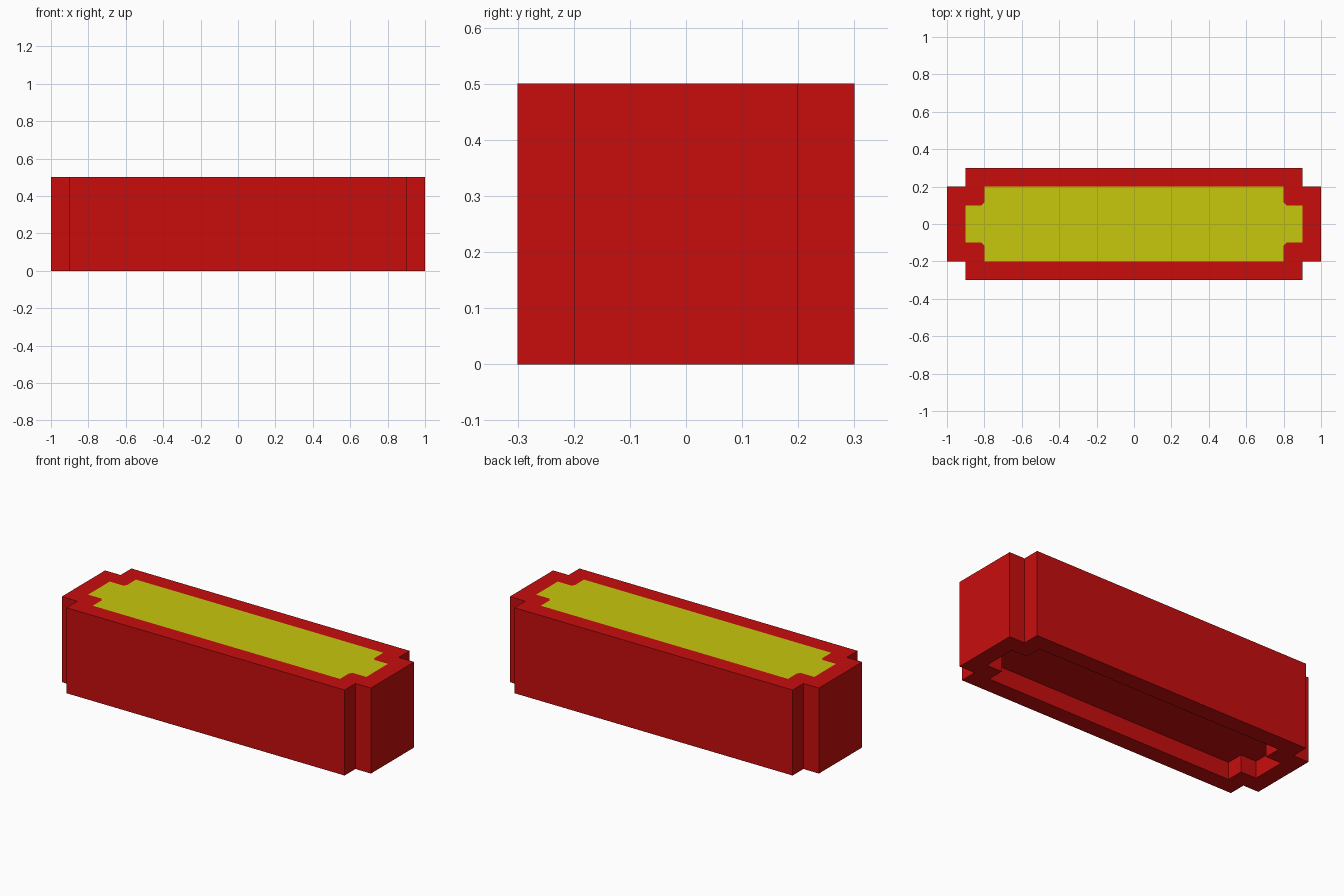
import bpy
import bmesh

cube = bpy.data.objects.get("Cube")
if cube:
    bpy.data.objects.remove(cube, do_unlink=True)

HEIGHT = 0.5
RECESS = 0.1   # depth of the hollow underneath
STEP = 0.1     # size of the corner notches and width of the rim


def make_material(name, rgb):
    mat = bpy.data.materials.new(name)
    mat.use_nodes = True
    color = (*rgb, 1.0)
    mat.diffuse_color = color
    mat.node_tree.nodes["Principled BSDF"].inputs["Base Color"].default_value = color
    return mat


def notched_outline(bm, hx, hy, z, cut=0.0):
    """Rectangle with stepped corners, 16 points; cut trims the inner corners."""
    quarter = [(hx, hy - STEP), (hx - STEP + cut, hy - STEP),
               (hx - STEP, hy - STEP + cut), (hx - STEP, hy)]
    points = []
    for sx, sy in ((1, 1), (-1, 1), (-1, -1), (1, -1)):
        corner = [(sx * x, sy * y) for x, y in quarter]
        points += corner if sx * sy > 0 else corner[::-1]
    return [bm.verts.new((x, y, z)) for x, y in points]


def bridge(bm, a, b):
    n = len(a)
    for i in range(n):
        j = (i + 1) % n
        bm.faces.new((a[i], a[j], b[j], b[i]))


bm = bmesh.new()
# Loops running from the yellow panel, over the rim and down into the hollow
panel = notched_outline(bm, 0.9, 0.2, HEIGHT, 0.015)
top = notched_outline(bm, 1.0, 0.3, HEIGHT)
bottom = notched_outline(bm, 1.0, 0.3, 0)
mouth = notched_outline(bm, 0.9, 0.2, 0)
ceiling = notched_outline(bm, 0.9, 0.2, RECESS)

loops = [panel, top, bottom, mouth, ceiling]
for a, b in zip(loops, loops[1:]):
    bridge(bm, a, b)
bm.faces.new(panel).material_index = 1   # painted panel on the top
bm.faces.new(ceiling)

# Collapse the untrimmed corners to single points
bmesh.ops.remove_doubles(bm, verts=bm.verts[:], dist=0.0001)
bmesh.ops.recalc_face_normals(bm, faces=bm.faces[:])

mesh = bpy.data.meshes.new("notched_block")
bm.to_mesh(mesh)
bm.free()
mesh.materials.append(make_material("red", (0.58, 0.004, 0.004)))
mesh.materials.append(make_material("yellow", (0.57, 0.57, 0.004)))
block = bpy.data.objects.new("notched_block", mesh)
bpy.context.collection.objects.link(block)
